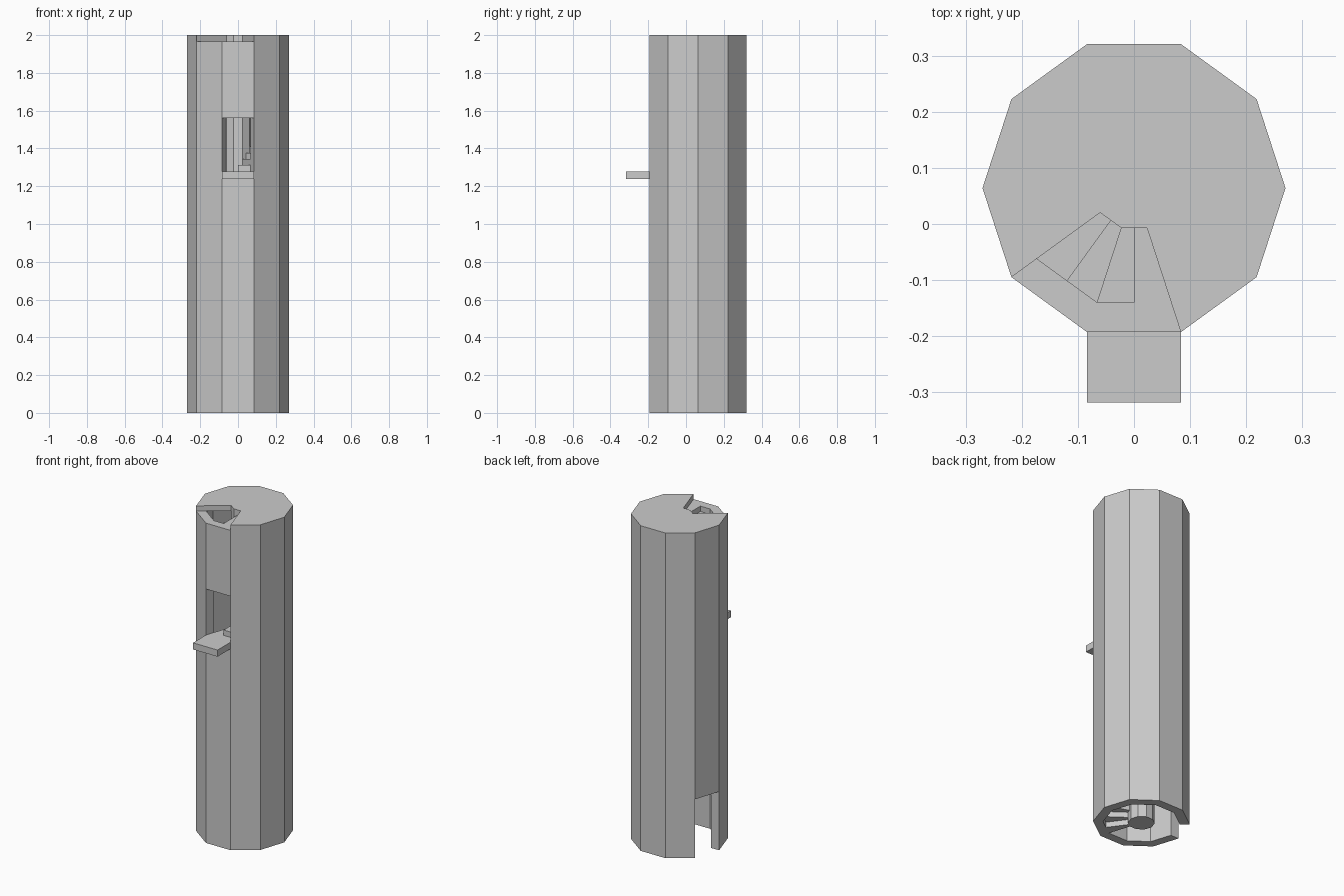
import bpy, bmesh, math

if "Cube" in bpy.data.objects:
    bpy.data.objects.remove(bpy.data.objects["Cube"])

CY = 0.064                        # tower axis, shifted by the balcony
R_OUT, R_IN, R_COL = 0.27, 0.214, 0.0745
RISE = 2 / 61                     # height of one stair step
TOP = 60 * RISE                   # underside of the roof slab


def pt(r, half):
    """Point on a ten-sided ring; half counts 18 degree steps (odd = mid-side)."""
    if half % 2:
        r *= math.cos(math.pi / 10)
    a = math.radians(18 * half)
    return (r * math.cos(a), CY + r * math.sin(a))


def finish(name, bm):
    bmesh.ops.remove_doubles(bm, verts=bm.verts, dist=1e-5)
    bmesh.ops.recalc_face_normals(bm, faces=bm.faces)
    mesh = bpy.data.meshes.new(name)
    bm.to_mesh(mesh)
    bm.free()
    ob = bpy.data.objects.new(name, mesh)
    bpy.context.collection.objects.link(ob)
    return ob


def prism(bm, outline, z0, z1):
    lo = [bm.verts.new((x, y, z0)) for x, y in outline]
    hi = [bm.verts.new((x, y, z1)) for x, y in outline]
    bm.faces.new(lo[::-1])
    bm.faces.new(hi)
    n = len(outline)
    for i in range(n):
        j = (i + 1) % n
        bm.faces.new((lo[i], lo[j], hi[j], hi[i]))


# Hollow wall: grid of cells, minus the doorway and the window
levels = [0, 11 * RISE, 39 * RISE, 1.562, TOP]
holes = {(4, 0), (7, 2)}          # (side, level): door, window
solid = {(s, l) for s in range(10) for l in range(4)} - holes
bm = bmesh.new()


def quad(*corners):
    bm.faces.new([bm.verts.new((*pt(r, 2 * s), z)) for r, s, z in corners])


for s, l in sorted(solid):
    z0, z1 = levels[l], levels[l + 1]
    for r in (R_OUT, R_IN):
        quad((r, s, z0), (r, s + 1, z0), (r, s + 1, z1), (r, s, z1))
    for edge, nb in ((s, (s - 1) % 10), (s + 1, (s + 1) % 10)):
        if (nb, l) not in solid:
            quad((R_OUT, edge, z0), (R_IN, edge, z0), (R_IN, edge, z1), (R_OUT, edge, z1))
    for z, nl in ((z0, l - 1), (z1, l + 1)):
        if (s, nl) not in solid:
            quad((R_OUT, s, z), (R_OUT, s + 1, z), (R_IN, s + 1, z), (R_IN, s, z))
finish("tower_wall", bm)

# Central column
bm = bmesh.new()
prism(bm, [pt(R_COL, 2 * i) for i in range(10)], 0, TOP)
finish("central_column", bm)

# Spiral stair: three full turns of wedge steps
bm = bmesh.new()
for i in range(60):
    h = 16 + i
    prism(bm, [pt(R_COL, h), pt(R_IN, h), pt(R_IN, h + 1), pt(R_COL, h + 1)],
          i * RISE, (i + 1) * RISE)
bmesh.ops.recalc_face_normals(bm, faces=bm.faces)
mesh = bpy.data.meshes.new("spiral_steps")
bm.to_mesh(mesh)
bm.free()
bpy.context.collection.objects.link(bpy.data.objects.new("spiral_steps", mesh))

# Roof slab with the stair exit cut out of two sides
bm = bmesh.new()
prism(bm, [pt(R_OUT, 2 * i) for i in range(8, 17) if i > 7] and
      [pt(R_OUT, 2 * i) for i in range(-2, 7)] +
      [pt(R_COL, 2 * i) for i in (6, 7, 8)], TOP, 2)
finish("roof_slab", bm)

# Balcony under the window
w = R_OUT * math.sin(math.pi / 10)
y = pt(R_OUT, 14)[1]
bm = bmesh.new()
prism(bm, [(-w, -0.318), (w, -0.318), (w, y), (-w, y)], 1.238, 39 * RISE)
finish("balcony", bm)
